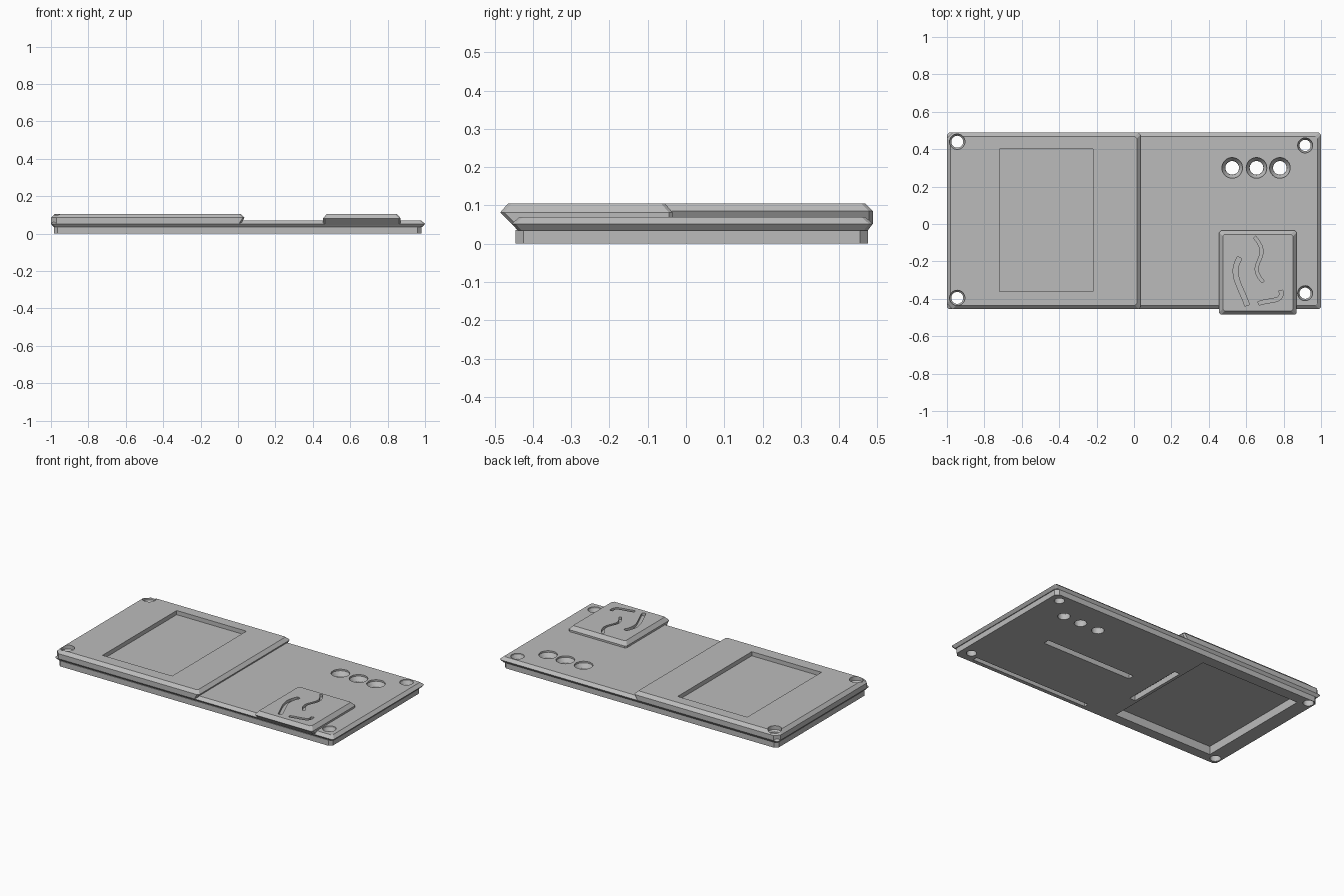
import bpy, bmesh, math
from mathutils import Vector
from mathutils.geometry import interpolate_bezier

cube = bpy.data.objects.get("Cube")
if cube:
    bpy.data.objects.remove(cube, do_unlink=True)

grey = bpy.data.materials.new("plain grey")
grey.use_nodes = True
COLOUR = (0.5, 0.5, 0.5, 1)
grey.diffuse_color = COLOUR
grey.node_tree.nodes["Principled BSDF"].inputs["Base Color"].default_value = COLOUR


def loft(bm, rings):
    """Closed solid through rings of equal point count, bottom to top."""
    vs = [[bm.verts.new(p) for p in ring] for ring in rings]
    n = len(vs[0])
    faces = [bm.faces.new(vs[0][::-1]), bm.faces.new(vs[-1])]
    for a, b in zip(vs, vs[1:]):
        for i in range(n):
            j = (i + 1) % n
            faces.append(bm.faces.new((a[i], a[j], b[j], b[i])))
    bmesh.ops.recalc_face_normals(bm, faces=faces)


def slab(z, x0, x1, y0, y1, left=0.01, right=0.01):
    """Rectangle ring with cut corners on its low-x and high-x sides."""
    l, r = left, right
    return [(x0 + l, y0, z), (x1 - r, y0, z), (x1, y0 + r, z), (x1, y1 - r, z),
            (x1 - r, y1, z), (x0 + l, y1, z), (x0, y1 - l, z), (x0, y0 + l, z)]


def box(bm, x0, x1, y0, y1, z0, z1):
    loft(bm, [[(x0, y0, z), (x1, y0, z), (x1, y1, z), (x0, y1, z)] for z in (z0, z1)])


def hole(bm, x, y, profile, n=32):
    loft(bm, [[(x + r * math.cos(math.tau * i / n), y + r * math.sin(math.tau * i / n), z)
               for i in range(n)] for z, r in profile])


def groove(bm, handles, width, z0, z1):
    pts = interpolate_bezier(*[Vector((x, y)) for x, y in handles], 14)
    left, right = [], []
    for i, p in enumerate(pts):
        d = (pts[min(i + 1, len(pts) - 1)] - pts[max(i - 1, 0)]).normalized()
        side = Vector((-d.y, d.x)) * width / 2
        left.append(p + side)
        right.append(p - side)
    outline = right + left[::-1]
    loft(bm, [[(p.x, p.y, z) for p in outline] for z in (z0, z1)])


def make(name, bm):
    mesh = bpy.data.meshes.new(name)
    bm.to_mesh(mesh)
    bm.free()
    mesh.materials.append(grey)
    obj = bpy.data.objects.new(name, mesh)
    bpy.context.collection.objects.link(obj)
    return obj


# Cutter holding every hole, recess and groove
cut = bmesh.new()
for x, y in ((-0.945, 0.44), (-0.945, -0.395)):
    hole(cut, x, y, [(-0.1, 0.032), (0.07, 0.032), (0.08, 0.041), (0.2, 0.041)])
for x, y in ((0.915, 0.42), (0.915, -0.37)):
    hole(cut, x, y, [(-0.1, 0.03), (0.04, 0.03), (0.06, 0.04), (0.2, 0.04)])
for x in (0.525, 0.655, 0.78):
    hole(cut, x, 0.3, [(-0.1, 0.035), (0.035, 0.037), (0.06, 0.055), (0.2, 0.055)])
box(cut, -0.72, -0.22, -0.36, 0.40, 0.078, 0.2)       # display window
box(cut, -0.89, -0.18, -0.38, 0.405, -0.1, 0.053)     # pocket underneath
box(cut, 0.03, 0.67, -0.01, 0.03, -0.1, 0.035)        # wiring slots underneath
box(cut, -0.16, -0.12, -0.18, 0.22, -0.1, 0.035)
box(cut, 0.02, 0.86, -0.42, -0.39, -0.1, 0.03)
groove(cut, [(0.645, -0.07), (0.75, -0.19), (0.59, -0.2), (0.69, -0.31)], 0.016, 0.088, 0.2)
groove(cut, [(0.565, -0.18), (0.51, -0.27), (0.57, -0.33), (0.605, -0.435)], 0.026, 0.088, 0.2)
groove(cut, [(0.665, -0.425), (0.74, -0.40), (0.80, -0.42), (0.785, -0.355)], 0.02, 0.088, 0.2)
cutter = make("cutter", cut)
cutter.hide_render = True

# Solid parts, each as stacked rings
PARTS = {
    "base_tray": [slab(0, -0.985, 0.98, -0.445, 0.475, 0.02, 0.02),
                  slab(0.036, -0.985, 0.98, -0.445, 0.475, 0.02, 0.02)],
    "lower_plate": [slab(0.035, -0.985, 0.985, -0.44, 0.475),
                    slab(0.052, -1, 1, -0.455, 0.488),
                    slab(0.07, -0.98, 0.98, -0.435, 0.468)],
    "raised_block": [slab(0.052, -1, 0.015, -0.455, 0.488, 0.03),
                     slab(0.085, -1, 0.035, -0.455, 0.488, 0.03),
                     slab(0.105, -0.98, 0.015, -0.435, 0.468, 0.03)],
    "side_pad": [slab(0.036, 0.455, 0.87, -0.44, -0.035),
                 slab(0.082, 0.455, 0.87, -0.485, -0.035),
                 slab(0.105, 0.475, 0.85, -0.465, -0.055)],
}
for name, rings in PARTS.items():
    bm = bmesh.new()
    loft(bm, rings)
    part = make(name, bm)
    mod = part.modifiers.new("openings", "BOOLEAN")
    mod.operation = "DIFFERENCE"
    mod.solver = "EXACT"
    mod.object = cutter
    # Bake the cut so that no helper is needed afterwards
    bpy.context.view_layer.update()
    graph = bpy.context.evaluated_depsgraph_get()
    baked = bpy.data.meshes.new_from_object(part.evaluated_get(graph))
    part.modifiers.clear()
    part.data = baked

bpy.data.objects.remove(cutter, do_unlink=True)
